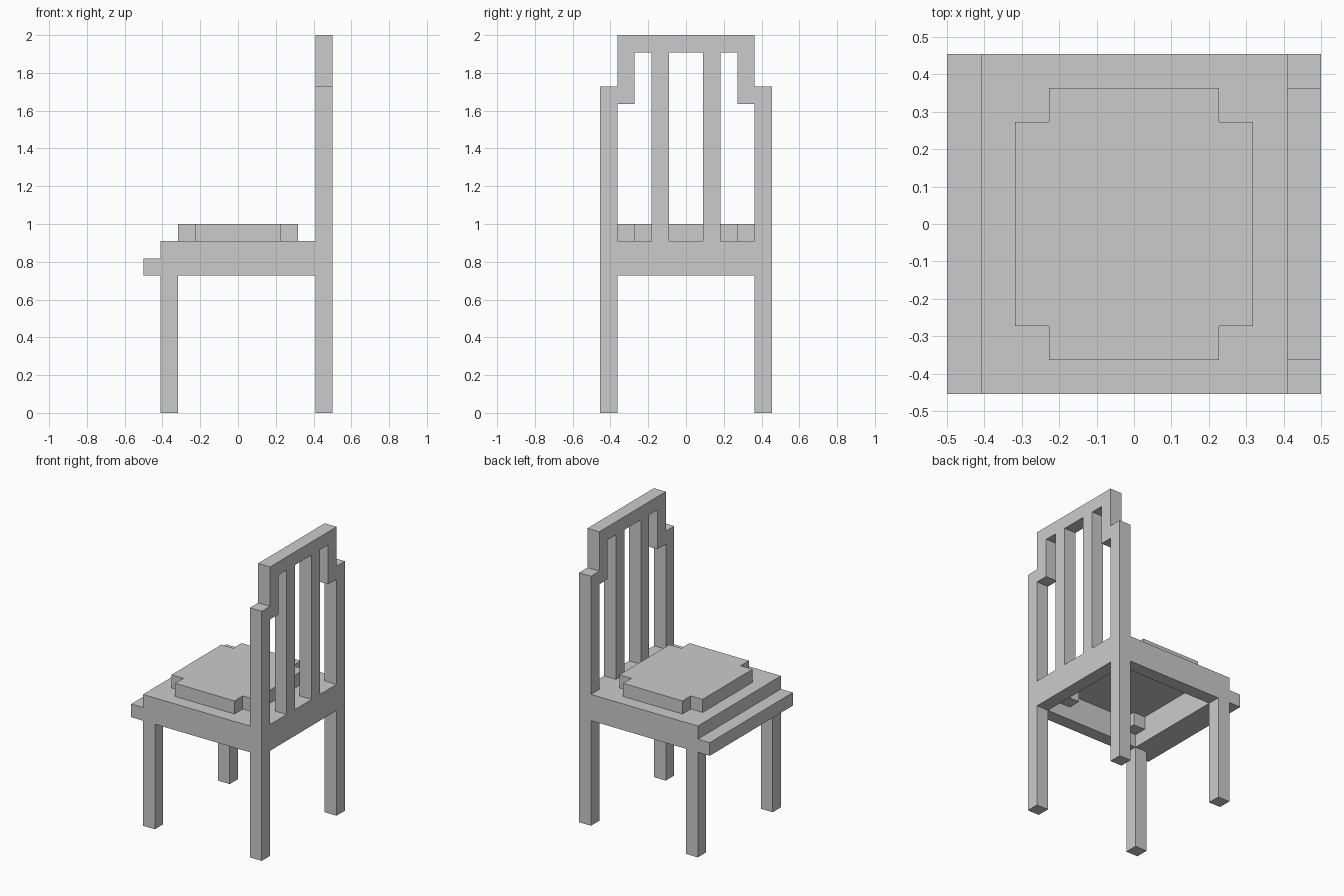
import bpy

if "Cube" in bpy.data.objects:
    bpy.data.objects.remove(bpy.data.objects["Cube"])

U = 1 / 11  # the chair sits on a grid of 11 cells along x, 22 cells tall


def prism(name, outline, low, high):
    """Extrude an xy outline (in grid cells) from low to high."""
    n = len(outline)
    verts = [(x * U, y * U, z * U) for z in (low, high) for x, y in outline]
    faces = [tuple(reversed(range(n))), tuple(range(n, 2 * n))]
    faces += [(i, (i + 1) % n, n + (i + 1) % n, n + i) for i in range(n)]
    mesh = bpy.data.meshes.new(name)
    mesh.from_pydata(verts, [], faces)
    obj = bpy.data.objects.new(name, mesh)
    bpy.context.collection.objects.link(obj)
    return obj


def box(name, x, y, z):
    (x0, x1), (y0, y1) = x, sorted(y)
    return prism(name, [(x0, y0), (x1, y0), (x1, y1), (x0, y1)], *z)


# Parts that repeat on both sides
for side, s in (("left", 1), ("right", -1)):
    box(f"front_leg_{side}", (-4.5, -3.5), (4 * s, 5 * s), (0, 8))
    box(f"back_post_{side}", (4.5, 5.5), (4 * s, 5 * s), (0, 19))
    box(f"side_rail_{side}", (-3.5, 4.5), (4 * s, 5 * s), (8, 10))
    box(f"back_slat_{side}", (4.5, 5.5), (1 * s, 2 * s), (10, 21))
    box(f"back_shoulder_{side}", (4.5, 5.5), (3 * s, 4 * s), (18, 21))
    # Seat panel corners around the opening beneath the cushion
    for end, x in (("front", (-3.5, -2.5)), ("back", (2.5, 3.5))):
        box(f"seat_corner_{end}_{side}", x, (3 * s, 4 * s), (9, 10))

# Seat frame, front lip and rear strip of the seat panel
box("front_rail", (-4.5, -3.5), (-5, 5), (8, 10))
box("front_lip", (-5.5, -4.5), (-5, 5), (8, 9))
box("back_rail", (4.5, 5.5), (-4, 4), (8, 10))
box("seat_back_strip", (3.5, 4.5), (-4, 4), (9, 10))

# Top of the backrest
box("top_rail", (4.5, 5.5), (-4, 4), (21, 22))

# Cushion with notched corners
prism("cushion", [(-2.5, -4), (2.5, -4), (2.5, -3), (3.5, -3),
                  (3.5, 3), (2.5, 3), (2.5, 4), (-2.5, 4),
                  (-2.5, 3), (-3.5, 3), (-3.5, -3), (-2.5, -3)], 10, 11)
